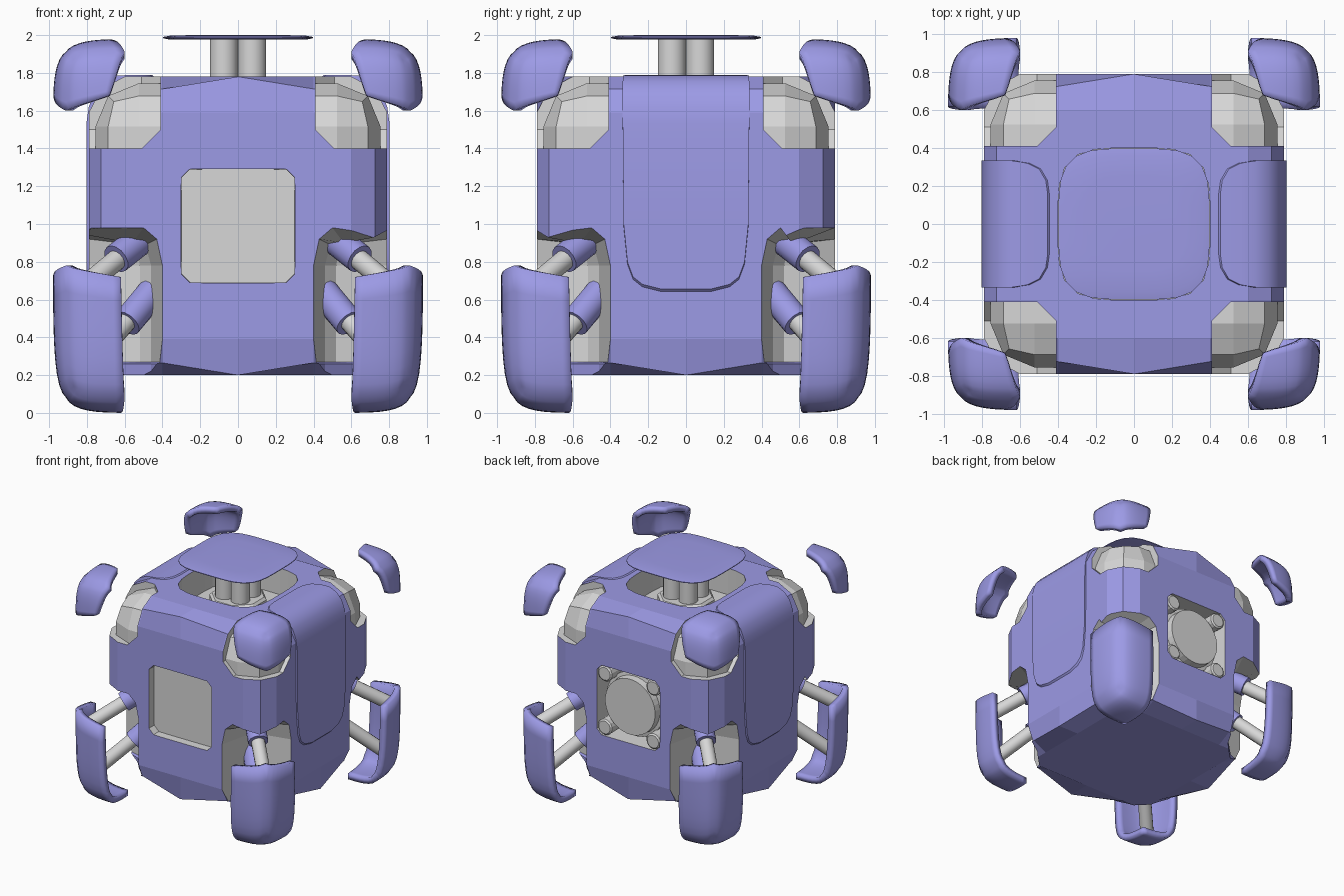
import bpy, bmesh, math
from mathutils import Vector

if "Cube" in bpy.data.objects:
    bpy.data.objects.remove(bpy.data.objects["Cube"])

def material(name, rgb):
    m = bpy.data.materials.new(name)
    m.diffuse_color = (*rgb, 1)
    m.use_nodes = True
    m.node_tree.nodes["Principled BSDF"].inputs["Base Color"].default_value = m.diffuse_color
    return m

VIOLET = material("violet shell", (0.335, 0.325, 0.79))
GREY = material("light grey metal", (0.68, 0.68, 0.68))
MID = 0.99  # height of the body centre
SIGNS = [(sx, sy) for sx in (-1, 1) for sy in (-1, 1)]

def finish(name, bm, mats, smooth=False):
    bmesh.ops.recalc_face_normals(bm, faces=bm.faces)
    me = bpy.data.meshes.new(name)
    bm.to_mesh(me)
    bm.free()
    for m in mats:
        me.materials.append(m)
    ob = bpy.data.objects.new(name, me)
    bpy.context.collection.objects.link(ob)
    bpy.ops.object.select_all(action='DESELECT')
    ob.select_set(True)
    bpy.context.view_layer.objects.active = ob
    if smooth:
        bpy.ops.object.shade_smooth_by_angle(angle=math.radians(35))
    return ob

def loft(bm, rings):
    """Closed skin through rings of equal point count, capped at both ends."""
    vs = [[bm.verts.new(p) for p in r] for r in rings]
    n = len(vs[0])
    for a, b in zip(vs, vs[1:]):
        for i in range(n):
            bm.faces.new((a[i], a[(i + 1) % n], b[(i + 1) % n], b[i]))
    bm.faces.new(vs[0][::-1])
    bm.faces.new(vs[-1])

def outline(h, power, count=32):
    """Rounded square (power 2 is a circle)."""
    pts = []
    for i in range(count):
        t = 2 * math.pi * (i + 0.5) / count
        c, s = math.cos(t), math.sin(t)
        k = h / (abs(c) ** power + abs(s) ** power) ** (1 / power)
        pts.append((c * k, s * k))
    return pts

def lathe_z(bm, steps, power=2, count=32, cx=0, cy=0):
    loft(bm, [[(cx + u, cy + v, z) for u, v in outline(r, power, count)] for z, r in steps])

def lathe_y(bm, steps, power=2, count=32, cx=0, cz=MID):
    loft(bm, [[(cx + u, y, cz + v) for u, v in outline(r, power, count)] for y, r in steps])

def rod(bm, p, q, r, count=14):
    p, q = Vector(p), Vector(q)
    d = (q - p).normalized()
    s = d.cross(Vector((0, 0, 1))).normalized()
    t = d.cross(s)
    loft(bm, [[c + s * u + t * v for u, v in outline(r, 2, count)] for c in (p, q)])

def cut(ob, cutter):
    """Subtract the cutter, keeping the cutter's colour on the cut faces."""
    cutter.hide_render = True
    mod = ob.modifiers.new("cut", 'BOOLEAN')
    mod.operation, mod.solver, mod.object = 'DIFFERENCE', 'EXACT', cutter
    mod.material_mode = 'TRANSFER'
    bpy.context.view_layer.objects.active = ob
    bpy.ops.object.modifier_apply(modifier=mod.name)
    bpy.data.objects.remove(cutter)

def box(bm, centre, half, bevel, segments):
    geo = bmesh.ops.create_cube(bm, size=2 * half)
    for v in geo['verts']:
        v.co += Vector(centre)
    edges = {e for v in geo['verts'] for e in v.link_edges}
    bmesh.ops.bevel(bm, geom=list(edges), offset=bevel, segments=segments,
                    profile=0.5, affect='EDGES')

# Body: gridded cube with drawn-in edges and small peaks at the edge middles
bm = bmesh.new()
bmesh.ops.create_cube(bm, size=2)
bmesh.ops.subdivide_edges(bm, edges=bm.edges[:], cuts=5, use_grid_fill=True)
LEVEL = (0, 0.40, 0.60, 0.79)
for v in bm.verts:
    idx = [round(c * 3) for c in v.co]
    outer = [abs(i) == 3 for i in idx]
    peak = outer[2] and sum(outer) == 2 and 0 in idx and (outer[1] or idx[2] < 0)
    p = [math.copysign(LEVEL[abs(i)], i) for i in idx]
    if sum(outer) > 1 and not peak:
        p = [c * 0.725 / 0.79 if o else c for c, o in zip(p, outer)]
    v.co = (p[0], p[1], p[2] + MID)
body = finish("body", bm, [VIOLET, GREY])

# Upper corner recesses, stopping at a rounded inner core
bm = bmesh.new()
box(bm, (0, 0, MID), 0.755, 0.23, 2)
core = finish("core_helper", bm, [GREY])
bm = bmesh.new()
for sx, sy in SIGNS:
    box(bm, (sx * 0.86, sy * 0.86, 1.85), 0.45, 0.1, 1)
corners = finish("corner_cutter", bm, [GREY])
cut(corners, core)
cut(body, corners)

# Lower corner notches for the legs, with a violet ledge at the bottom
bm = bmesh.new()
for sx, sy in SIGNS:
    rings = []
    for z, a, d, dip in ((0.1, 0.4, 0.64, 0), (0.26, 0.4, 0.64, 0), (0.27, 0.4, 0.52, 0),
                         (0.78, 0.4, 0.52, 0), (0.92, 0.43, 0.54, 0.03), (0.98, 0.50, 0.58, 0.08)):
        e = a + 0.06
        pts = [(a, 1, 0), (a, 0.79, 0), (e, d, dip), (d, e, dip), (0.79, a, 0), (1, a, 0), (1, 1, 0)]
        rings.append([(sx * x, sy * y, z - k) for x, y, k in pts])
    loft(bm, rings)
for f in bm.faces:
    f.material_index = 1 if f.calc_center_median().z < 0.268 else 0
cut(body, finish("notch_cutter", bm, [GREY, VIOLET]))

# Top hatch opening, front window and back port
bm = bmesh.new()
lathe_z(bm, [(1.55, 0.40), (2.1, 0.40)], 4)
lathe_y(bm, [(-1, 0.305), (-0.72, 0.30)], 16, 40)
lathe_y(bm, [(0.62, 0.30), (1, 0.305)], 16, 40)
cut(body, finish("opening_cutter", bm, [GREY]))

# Hatch lid on a cluster of four posts
bm = bmesh.new()
lathe_z(bm, [(1.978, 0.37), (1.984, 0.398), (1.99, 0.398), (1.997, 0.36), (2.0, 0.25)], 4, 40)
finish("hatch_lid", bm, [VIOLET], True)
bm = bmesh.new()
for sx, sy in SIGNS:
    lathe_z(bm, [(1.54, 0.075), (1.98, 0.075)], 2, 20, sx * 0.075, sy * 0.075)
finish("hatch_posts", bm, [GREY], True)
bm = bmesh.new()
lathe_z(bm, [(1.53, 0.23), (1.65, 0.23), (1.67, 0.21)], 2, 8)
finish("hatch_collar", bm, [GREY])

# Back port disc and bolts
bm = bmesh.new()
lathe_y(bm, [(0.61, 0.275), (0.70, 0.275), (0.705, 0.245), (0.765, 0.24)])
finish("port_disc", bm, [GREY])
bm = bmesh.new()
for sx, sz in SIGNS:
    lathe_y(bm, [(0.61, 0.068), (0.775, 0.068), (0.785, 0.055)], 2, 14, sx * 0.232, MID + sz * 0.232)
finish("port_bolts", bm, [GREY])

# Side panels wrapping over the top edge: (x, z, half width)
PANEL = [(0.455, 1.789, 0.16), (0.465, 1.789, 0.23), (0.50, 1.789, 0.29), (0.56, 1.789, 0.32),
         (0.64, 1.786, 0.333), (0.71, 1.755, 0.335), (0.76, 1.70, 0.335), (0.79, 1.62, 0.335),
         (0.803, 1.53, 0.335), (0.803, 1.0, 0.33), (0.803, 0.80, 0.31), (0.803, 0.72, 0.28),
         (0.803, 0.68, 0.23), (0.803, 0.655, 0.13)]
for side, sx in (("left", -1), ("right", 1)):
    bm = bmesh.new()
    loft(bm, [[(sx * x, -w, z), (sx * x, w, z), (sx * (x - 0.05), w, z - 0.05),
               (sx * (x - 0.05), -w, z - 0.05)] for x, z, w in PANEL])
    finish(side + "_side_panel", bm, [VIOLET], True)

# Curved corner shells: rounded cube corners, floating on top, stretched as feet
def corner_shell(name, sx, sy, foot):
    bm = bmesh.new()
    n, r, power, notch = 8, 0.48, 4.5, 0.02 if foot else 0.08
    for k in range(3):
        grid = []
        for i in range(n + 1):
            row = []
            for j in range(n + 1):
                a, b = i / n, j / n
                lo = 0.1 + notch * (1 - a) * (1 - b)
                v = [0, 0, 0]
                v[k], v[(k + 1) % 3], v[(k + 2) % 3] = r, lo + (r - lo) * a, lo + (r - lo) * b
                s = r / sum(c ** power for c in v) ** (1 / power)
                # pull in the outer parts only, so the open rim stays straight
                x, y, z = (c * (1 + (s - 1) * (c - 0.1) / 0.38) for c in v)
                t = r - z
                z = t + 0.40 * (t / 0.38) ** 2 if foot else 1.5 + z
                row.append(bm.verts.new((sx * (0.5 + x), sy * (0.5 + y), z)))
            grid.append(row)
        for i in range(n):
            for j in range(n):
                bm.faces.new((grid[i][j], grid[i + 1][j], grid[i + 1][j + 1], grid[i][j + 1]))
    bmesh.ops.remove_doubles(bm, verts=bm.verts, dist=1e-4)
    ob = finish(name, bm, [VIOLET], True)
    out = Vector((sx, sy, 0))
    if sum(p.normal.dot(out) for p in ob.data.polygons) < 0:
        ob.data.flip_normals()
    mod = ob.modifiers.new("thickness", 'SOLIDIFY')
    mod.thickness, mod.offset = 0.05, -1

for sx, sy in SIGNS:
    tag = ("front" if sy < 0 else "back") + ("_left" if sx < 0 else "_right")
    corner_shell(tag + "_corner_pad", sx, sy, False)
    corner_shell(tag + "_foot", sx, sy, True)
    # Two struts per leg: a violet sleeve around a grey rod
    sleeves, rods = bmesh.new(), bmesh.new()
    for (d0, z0), (d1, z1), (d2, z2) in (((0.45, 0.97), (0.645, 0.815), (0.86, 0.63)),
                                         ((0.41, 0.69), (0.59, 0.475), (0.86, 0.18))):
        rod(sleeves, (sx * d0, sy * d0, z0), (sx * d1, sy * d1, z1), 0.08)
        rod(rods, (sx * d0, sy * d0, z0), (sx * d2, sy * d2, z2), 0.055)
    finish(tag + "_leg_sleeves", sleeves, [VIOLET], True)
    finish(tag + "_leg_rods", rods, [GREY], True)
